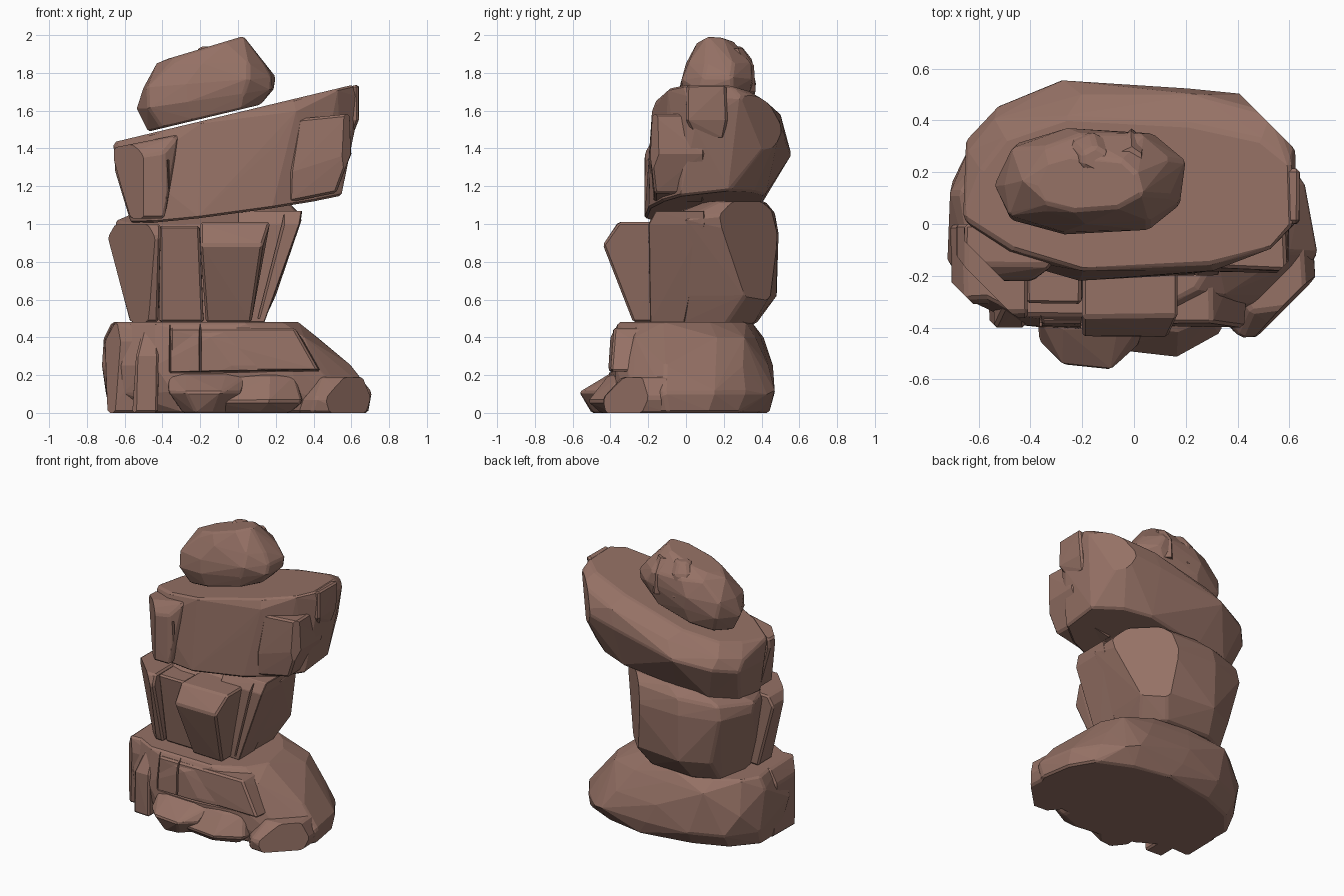
import bpy, bmesh, math, random
from mathutils import Vector

if "Cube" in bpy.data.objects:
    bpy.data.objects.remove(bpy.data.objects["Cube"])

random.seed(4)
stone = bpy.data.materials.new("brown_stone")
stone.diffuse_color = (0.30, 0.165, 0.13, 1)
stone.use_nodes = True
stone.node_tree.nodes["Principled BSDF"].inputs["Base Color"].default_value = stone.diffuse_color


def ring(n, power, x0, x1, y0, y1, z, slope_x=0, slope_y=0):
    """Rounded-box outline with n corners filling the given extents, on a tilted plane."""
    c = []
    for i in range(n):
        a = 2 * math.pi * (i + 0.5) / n
        c.append([math.copysign(abs(t) ** (2 / power), t) + random.uniform(-1, 1) * (0.07 if n > 4 else 0.04)
                  for t in (math.cos(a), math.sin(a))])
    lo = [min(p[k] for p in c) for k in (0, 1)]
    hi = [max(p[k] for p in c) for k in (0, 1)]
    out = []
    for p in c:
        x = x0 + (x1 - x0) * (p[0] - lo[0]) / (hi[0] - lo[0])
        y = y0 + (y1 - y0) * (p[1] - lo[1]) / (hi[1] - lo[1])
        out.append((x, y, z + slope_x * (x - (x0 + x1) / 2) + slope_y * (y - (y0 + y1) / 2)))
    return out


def hull_object(name, pts, chip):
    """Convex chunk of stone with chipped edges."""
    bm = bmesh.new()
    for p in pts:
        bm.verts.new(p)

    def wrap():
        bmesh.ops.convex_hull(bm, input=bm.verts[:])
        bmesh.ops.delete(bm, geom=[v for v in bm.verts if not v.link_faces], context='VERTS')
        bmesh.ops.recalc_face_normals(bm, faces=bm.faces[:])
    wrap()
    if chip:
        sharp = [e for e in bm.edges if len(e.link_faces) == 2 and e.calc_face_angle(0) > math.radians(28)]
        bmesh.ops.bevel(bm, geom=sharp, offset=chip, segments=1, affect='EDGES', clamp_overlap=True)
        bmesh.ops.delete(bm, geom=bm.faces[:] + bm.edges[:], context='EDGES_FACES')
        bmesh.ops.remove_doubles(bm, verts=bm.verts[:], dist=0.003)
        wrap()
    me = bpy.data.meshes.new(name)
    bm.to_mesh(me)
    bm.free()
    me.materials.append(stone)
    ob = bpy.data.objects.new(name, me)
    bpy.context.collection.objects.link(ob)
    return ob


def loft(name, n, power, rings, chip=0.012):
    return hull_object(name, [p for r in rings for p in ring(n, power, *r)], chip)


def combine(ob, other, op):
    m = ob.modifiers.new(op, 'BOOLEAN')
    m.operation, m.solver, m.object = op, 'EXACT', other
    bpy.context.view_layer.objects.active = ob
    bpy.ops.object.modifier_apply(modifier=m.name)
    bpy.data.objects.remove(other)


def block(ob, *rings, n=4, power=2):
    combine(ob, loft("chunk", n, power, rings, 0.012), 'UNION')


def crack(ob, a, b, inward=(0, 1, 0)):
    """Cut a V groove along the surface line a-b."""
    a, b, d = Vector(a), Vector(b), Vector(inward).normalized()
    s = (b - a).cross(d).normalized() * 0.016
    pts = [p + o for p in (a, b) for o in (d * 0.03, s - d * 0.06, -s - d * 0.06)]
    combine(ob, hull_object("crack_cutter", pts, 0), 'DIFFERENCE')


def split_off(ob, direction, dist, z=1.0):
    """Break a corner away: keep direction . (p - (0,0,z)) <= dist."""
    d = Vector(direction)
    at = d * (dist / d.length_squared) + Vector((0, 0, z))
    d.normalize()
    u = d.orthogonal().normalized()
    v = d.cross(u)
    pts = [at + u * i + v * j + d * k for i in (-3, 3) for j in (-3, 3) for k in (0, 2)]
    combine(ob, hull_object("corner_cutter", pts, 0), 'DIFFERENCE')


# base boulder: wide body sloping away on the right
base = loft("base_boulder", 14, 2.5, [
    (-.68, .69, -.38, .44, 0), (-.70, .71, -.40, .47, .11), (-.72, .60, -.41, .46, .25),
    (-.71, .42, -.40, .41, .40), (-.67, .32, -.36, .35, .48)])
# left column and its fin
block(base, (-.69, -.38, -.28, 0, 0), (-.71, -.38, -.31, 0, .38), (-.66, -.38, -.29, 0, .48))
block(base, (-.56, -.42, -.40, -.1, 0), (-.54, -.42, -.40, -.1, .30), (-.50, -.43, -.32, -.1, .46))
# upper front face
block(base, (-.36, .46, -.40, 0, .22), (-.36, .30, -.385, 0, .45))
# front toes
block(base, (-.29, -.06, -.50, -.2, 0), (-.37, .02, -.565, -.2, .11), (-.37, .06, -.40, -.2, .21), n=8, power=2.5)
block(base, (-.18, .27, -.45, -.2, 0), (-.2, .35, -.52, -.2, .06), (-.12, .3, -.41, -.2, .2), n=7, power=2.4)
# right foot
block(base, (.30, .68, -.43, 0, 0), (.31, .71, -.44, 0, .08), (.40, .66, -.34, 0, .19), n=8, power=2.4)
split_off(base, (-1, -1, 0), .93)
split_off(base, (1, -1, .1), .81)
for x in (-.2, -.36):
    crack(base, (x, -.40, .22), (x, -.38, .47))
crack(base, (-.36, -.41, .215), (.42, -.39, .225))

# second boulder: faceted back
mid = loft("lower_middle_boulder", 9, 3, [
    (-.52, .13, -.20, .37, .47), (-.55, .20, -.20, .48, .62), (-.65, .31, -.20, .49, .95),
    (-.65, .34, -.18, .47, 1.03, .03, .1), (-.40, .26, .1, .42, 1.12)])
# broken front blocks, left to right
block(mid, (-.57, -.42, -.24, 0, .48), (-.69, -.41, -.38, 0, .93), (-.65, -.41, -.34, 0, 1.0))
block(mid, (-.42, -.18, -.23, 0, .48), (-.42, -.20, -.31, 0, .99))
block(mid, (-.17, .07, -.28, 0, .48), (-.20, .14, -.44, 0, .89), (-.20, .17, -.36, 0, 1.01))
block(mid, (0, .14, -.19, 0, .48), (0, .33, -.20, .1, 1.0), (0, .34, -.16, .1, 1.07))
split_off(mid, (-1, -1, -.2), .82)
split_off(mid, (1, 1, 0), .51)
crack(mid, (.25, -.19, 1.05), (.11, -.19, .5), (-.3, 1, 0))

# tilted slab: flat sloping top, bulging back
slab = loft("tilted_slab", 12, 2.8, [
    (-.66, .61, -.18, .41, 1.585, .24), (-.65, .63, -.18, .50, 1.52, .24), (-.65, .62, -.19, .56, 1.40, .18, .05),
    (-.57, .55, -.22, .42, 1.09, .13, .11)])
# front left fin, front right block, raised right end
block(slab, (-.57, -.39, -.22, 0, 1.03), (-.66, -.38, -.22, 0, 1.36, .15), (-.66, -.3, -.16, 0, 1.44, .2))
block(slab, (.27, .52, -.17, .1, 1.14, .2), (.26, .60, -.19, .1, 1.32, .3), (.32, .59, -.18, .1, 1.57, .1))
block(slab, (.3, .60, .05, .2, 1.45), (.3, .64, .0, .22, 1.55), (.3, .64, .0, .22, 1.70, .23))
split_off(slab, (-1, -1, 0), .72)
split_off(slab, (1, -1, 0), .74)
split_off(slab, (1, 1, 0), .91)
crack(slab, (-.36, -.22, 1.02), (-.37, -.2, 1.34))

# top boulder, with broken lumps at the back
cap = loft("top_boulder", 9, 2.5, [
    (-.48, .12, -.01, .33, 1.56, .24), (-.54, .19, -.04, .36, 1.66, .15), (-.50, .20, -.03, .37, 1.75, .08),
    (-.43, .14, 0, .35, 1.85), (-.37, .03, .05, .26, 1.935, .3)])
block(cap, (-.22, -.1, .2, .37, 1.7), (-.25, -.09, .2, .355, 1.87), (-.2, -.1, .2, .3, 1.94), n=6)
block(cap, (-.06, .04, .2, .37, 1.7), (-.07, .04, .2, .36, 1.84), (-.05, .03, .2, .3, 1.93), n=6)
